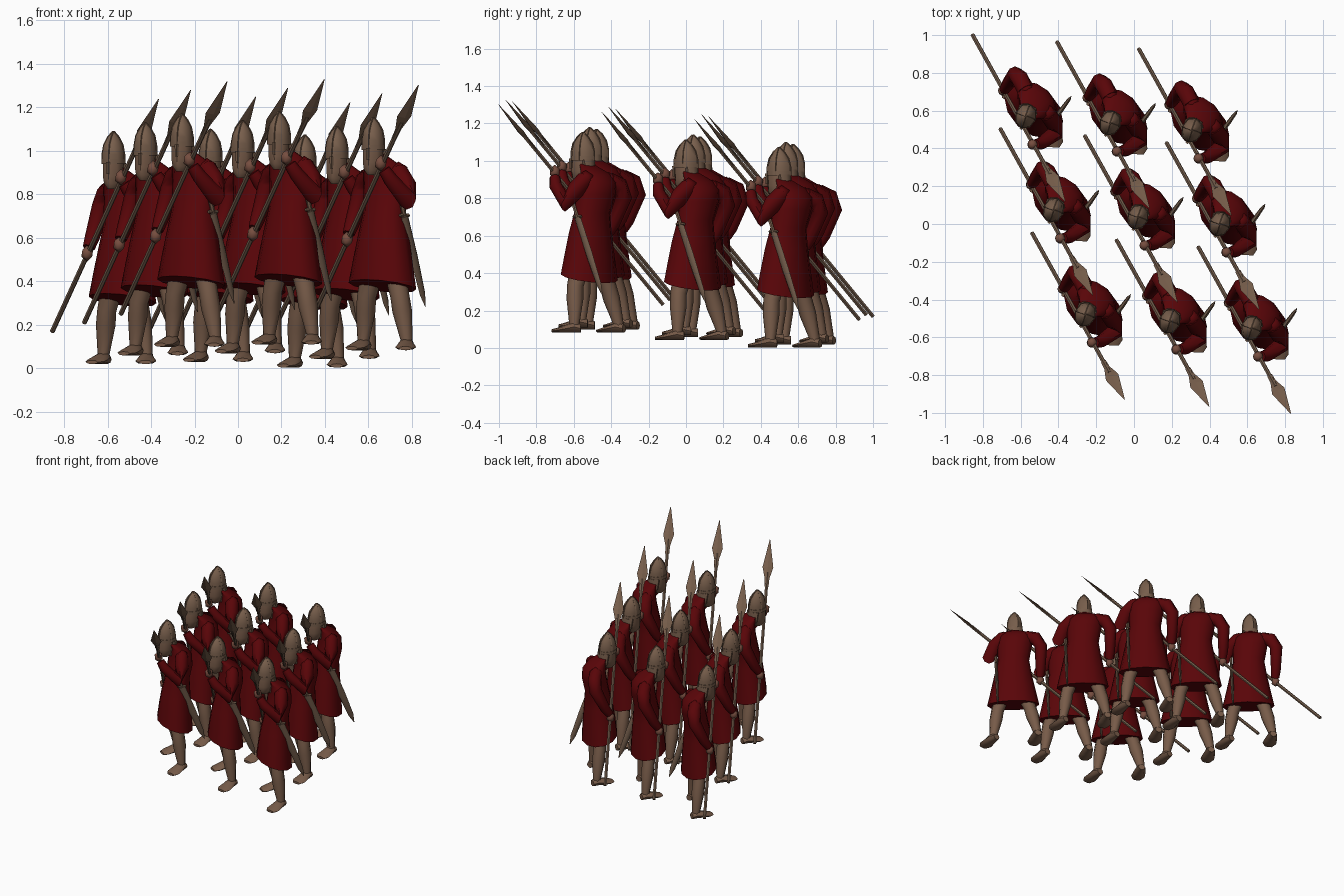
import bpy, bmesh, math
from mathutils import Vector as V

if "Cube" in bpy.data.objects:
    bpy.data.objects.remove(bpy.data.objects["Cube"])


def material(name, rgb):
    m = bpy.data.materials.new(name)
    m.diffuse_color = (*rgb, 1)
    m.use_nodes = True
    m.node_tree.nodes["Principled BSDF"].inputs["Base Color"].default_value = m.diffuse_color
    return m


RED = material("red_cloth", (0.1, 0.0015, 0.0025))
SKIN = material("skin", (0.185, 0.105, 0.066))
HAND = material("ruddy_hand", (0.18, 0.075, 0.05))
BRONZE = material("dull_bronze", (0.185, 0.112, 0.071))
WOOD = material("wood", (0.16, 0.101, 0.066))

parts = []                       # (name, mesh) shared by all nine figures
LEFT = V((0.72, -0.69, 0))       # body's left
BACK = V((0.69, 0.72, 0))        # body's back


def new_bm():
    return bmesh.new()


def finish(bm, name, mat, smooth=True):
    bmesh.ops.recalc_face_normals(bm, faces=bm.faces)
    mesh = bpy.data.meshes.new(name)
    bm.to_mesh(mesh)
    bm.free()
    mesh.materials.append(mat)
    if smooth:
        mesh.shade_smooth()
        mesh.set_sharp_from_angle(angle=math.radians(48))
    parts.append((name, mesh))


def loft(bm, rings, n):
    """Skin a list of (centre, u vector, v vector) ellipses and cap both ends."""
    loops = []
    for c, u, v in rings:
        loops.append([bm.verts.new(V(c) + u * math.cos(2 * math.pi * i / n)
                                   + v * math.sin(2 * math.pi * i / n)) for i in range(n)])
    for a, b in zip(loops, loops[1:]):
        for i in range(n):
            j = (i + 1) % n
            bm.faces.new((a[i], a[j], b[j], b[i]))
    bm.faces.new(loops[0])
    bm.faces.new(loops[-1])


def tube(bm, pts, radii, n=8, flat=1.0, side=V((1, 0, 0))):
    """Tapered tube along points; flat thins the section in one direction."""
    pts = [V(p) for p in pts]
    rings = []
    for i, p in enumerate(pts):
        d = (pts[min(i + 1, len(pts) - 1)] - pts[max(i - 1, 0)]).normalized()
        u = (side - d * side.dot(d)).normalized()
        rings.append((p, u * radii[i], d.cross(u) * radii[i] * flat))
    loft(bm, rings, n)


def ball(bm, c, r, scale=(1, 1, 1)):
    new = bmesh.ops.create_icosphere(bm, subdivisions=1, radius=r)["verts"]
    for v in new:
        v.co = V((v.co[i] * scale[i] + c[i] for i in range(3)))


# Tunic: flared skirt, narrow waist, hunched shoulders
bm = new_bm()
rings = []
for x, y, z, a, b, tilt in [(.042, .035, .295, .182, .122, -.25), (.044, .037, .42, .155, .112, -.1),
                            (.047, .04, .53, .132, .1, 0), (.052, .05, .64, .11, .084, 0),
                            (.06, .072, .74, .12, .085, 0), (.056, .082, .81, .118, .078, -.15),
                            (.045, .065, .86, .088, .066, -.25), (.02, .025, .90, .045, .045, -.25)]:
    rings.append((V((x, y, z)), LEFT * a, (BACK + V((0, 0, tilt))) * b))
loft(bm, rings, 12)
finish(bm, "tunic", RED)

# Arms
R_ARM = [(0, .14, .81), (-.03, .195, .785), (-.055, .22, .725), (-.098, .165, .58), (-.113, .14, .535)]
L_ARM = [(.115, .015, .82), (.148, -.035, .765), (.158, -.09, .69), (.08, -.145, .785), (.05, -.15, .83)]
for name, path in (("right_sleeve", R_ARM), ("left_sleeve", L_ARM)):
    bm = new_bm()
    tube(bm, path, [.047, .049, .044, .034, .028], 8, side=LEFT)
    ball(bm, path[0], .048)
    finish(bm, name, RED)
for name, c in (("right_hand", (-.12, .135, .51)), ("left_hand", (.035, -.15, .86))):
    bm = new_bm()
    ball(bm, c, .034, (.9, .9, 1.1))
    finish(bm, name, HAND)

# Legs and feet
for name, hip, knee, ankle, toe in (
        ("right", (.01, .085, .42), (-.03, .135, .25), (-.045, .19, .05), V((-.45, -.89, 0))),
        ("left", (.09, 0, .42), (.122, -.04, .25), (.153, -.045, .05), V((-.05, -1, 0)))):
    hip, knee, ankle = V(hip), V(knee), V(ankle)
    bm = new_bm()
    tube(bm, [hip, knee, knee.lerp(ankle, .35), ankle, ankle - V((0, 0, .03))],
         [.055, .044, .045, .028, .029], 8)
    finish(bm, name + "_leg", SKIN)
    bm = new_bm()
    across = V((-toe.y, toe.x, 0))
    base = V((ankle.x, ankle.y, 0))
    loft(bm, [(base + toe * d + V((0, 0, h)), across * w, V((0, 0, h)))
              for d, w, h in [(-.035, .024, .022), (0, .034, .03), (.05, .044, .02),
                              (.09, .048, .013), (.12, .03, .009)]], 8)
    finish(bm, name + "_foot", SKIN)

# Head and neck
FACE = V((-.35, -.94, 0))
SIDE = V((.94, -.35, 0))
DROP = -.035
bm = new_bm()
loft(bm, [(V((0, 0, z + DROP)) + FACE * f, SIDE * a, FACE * b) for z, f, a, b in
          [(.84, .012, .022, .03), (.865, .01, .04, .052), (.9, .004, .048, .06),
           (.97, 0, .049, .062), (1.0, 0, .043, .055)]], 8)
tube(bm, [(.035, .045, .82), (0, 0, .91)], [.045, .042])
finish(bm, "head", SKIN)

# Pointed helmet with brow band, crossing ribs, nose guard and neck guard
PROFILE = [(z + DROP, s) for z, s in
           [(.955, 1.0), (1.0, 1.0), (1.045, .84), (1.08, .48), (1.105, .05)]]
bm = new_bm()
loft(bm, [((0, 0, z), SIDE * .054 * s, FACE * .066 * s) for z, s in PROFILE], 8)
loft(bm, [((0, 0, z + DROP), SIDE * .057, FACE * .069) for z in (.955, .978)], 8)
for k in range(4):
    a = k * math.pi / 2
    rib = SIDE * .054 * math.cos(a) + FACE * .066 * math.sin(a)
    tube(bm, [V((0, 0, z)) + rib * s for z, s in PROFILE], [.004] * 5, 4)
tube(bm, [FACE * .068 + V((0, 0, .965 + DROP)), FACE * .068 + V((0, 0, .91 + DROP))], [.01, .007], 4)
loft(bm, [(FACE * f + V((0, 0, z + DROP)), SIDE * .052, FACE * b) for z, f, b in
          [(.885, -.042, .028), (.96, -.027, .04)]], 8)
finish(bm, "helmet", BRONZE)

# Spear carried across the body, its broad blade lying level across the shaft
BUTT, TIP = V((-.281, .429, .15)), V((.208, -.451, 1.22))
bm = new_bm()
tube(bm, [BUTT, BUTT.lerp(TIP, .84)], [.0115, .0115], 6)
finish(bm, "spear_shaft", WOOD)
bm = new_bm()
tube(bm, [BUTT.lerp(TIP, t) for t in (.77, .81, .865, 1)], [.014, .016, .037, .002], 4, .3,
     V((.87, .48, 0)))
finish(bm, "spear_head", BRONZE, False)

# Sheathed sword at the left hip
HILT, POINT = V((.125, -.055, .70)), V((.24, .105, .2))
bm = new_bm()
tube(bm, [HILT.lerp(POINT, t) for t in (.17, .55, .88, 1)], [.022, .024, .018, .002], 6, .5, BACK)
finish(bm, "scabbard", WOOD)
bm = new_bm()
tube(bm, [HILT, HILT.lerp(POINT, .17)], [.011, .01], 6)
guard = HILT.lerp(POINT, .16)
tube(bm, [guard - BACK * .03, guard + BACK * .03], [.008, .008], 4, side=V((0, 0, 1)))
ball(bm, HILT, .015)
finish(bm, "sword_hilt", BRONZE)

# Formation of three stepped rows and three files
ROWS = [("back", -.573, .571, 0), ("middle", -.426, .074, .04), ("front", -.258, -.478, .08)]
FILES = [("right", 0, 0, .018), ("centre", .447, -.037, .028), ("left", .88, -.074, .002)]
for row, rx, ry, rz in ROWS:
    for rank, fx, fy, fz in FILES:
        for name, mesh in parts:
            ob = bpy.data.objects.new(f"{row}_{rank}_{name}", mesh)
            ob.location = (rx + fx, ry + fy, rz + fz)
            bpy.context.collection.objects.link(ob)
